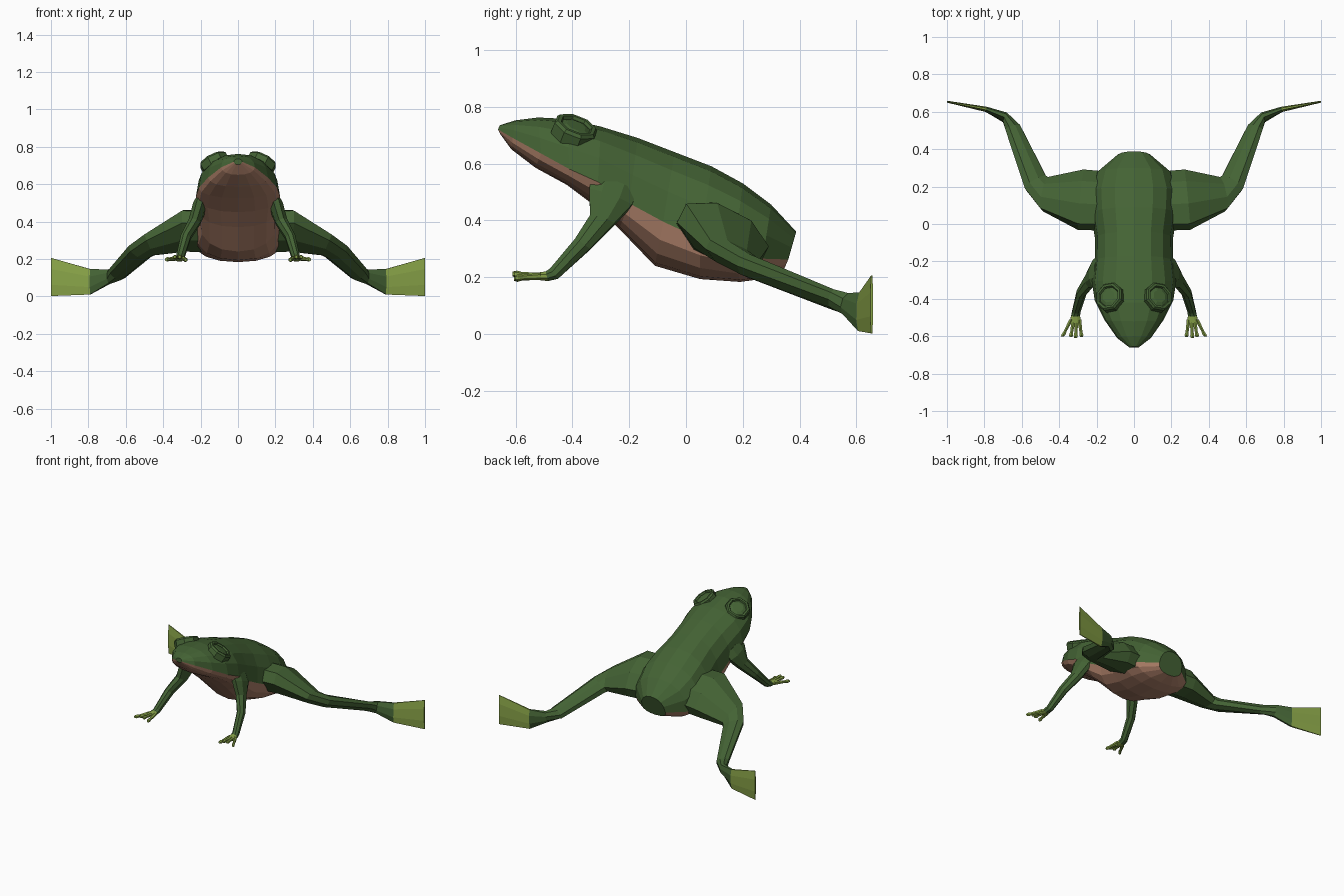
import bpy, bmesh, math
from mathutils import Vector

if "Cube" in bpy.data.objects:
    bpy.data.objects.remove(bpy.data.objects["Cube"])


def material(name, rgb):
    m = bpy.data.materials.new(name)
    m.diffuse_color = (*rgb, 1)
    m.use_nodes = True
    m.node_tree.nodes["Principled BSDF"].inputs["Base Color"].default_value = m.diffuse_color
    return m


GREEN = material("dark green skin", (0.058, 0.125, 0.035))
BROWN = material("brown belly", (0.42, 0.215, 0.14))
LIME = material("lime feet", (0.25, 0.37, 0.065))


def loft(name, rings, mats, rule=lambda k, i: 0):
    """Skin closed rings of points; rule(ring, side) picks the material."""
    bm = bmesh.new()
    vs = [[bm.verts.new(p) for p in r] for r in rings]
    n = len(rings[0])
    for k in range(len(vs) - 1):
        for i in range(n):
            j = (i + 1) % n
            f = bm.faces.new((vs[k][i], vs[k][j], vs[k + 1][j], vs[k + 1][i]))
            f.material_index = rule(k, i)
    bm.faces.new(vs[0]).material_index = rule(0, 0)
    bm.faces.new(vs[-1]).material_index = rule(len(vs) - 2, 0)
    bmesh.ops.recalc_face_normals(bm, faces=bm.faces)
    me = bpy.data.meshes.new(name)
    bm.to_mesh(me)
    bm.free()
    for m in mats:
        me.materials.append(m)
    ob = bpy.data.objects.new(name, me)
    bpy.context.collection.objects.link(ob)
    return ob


def oval(c, u, v, n=8, turn=0.5):
    c, u, v = Vector(c), Vector(u), Vector(v)
    a = [2 * math.pi * (i + turn) / n for i in range(n)]
    k = 1 / math.cos(math.pi / n)
    return [c + (u * math.cos(t) + v * math.sin(t)) * k for t in a]


def both_sides(name, rings, mats, rule=lambda k, i: 0):
    for side, s in (("left", -1), ("right", 1)):
        loft(f"{side}_{name}", [[(p[0] * s, p[1], p[2]) for p in r] for r in rings], mats, rule)


# Body: each section has back (y, z), side seam (y, z), belly (y, z), half width
sections = [
    (-.655, .735, -.662, .72, -.655, .705, .022),
    (-.60, .752, -.61, .69, -.615, .65, .09),
    (-.52, .762, -.51, .635, -.53, .585, .16),
    (-.42, .757, -.41, .58, -.42, .525, .21),
    (-.30, .73, -.31, .535, -.32, .45, .225),
    (-.17, .69, -.20, .46, -.235, .37, .21),
    (-.04, .64, -.08, .395, -.11, .24, .208),
    (.09, .59, .05, .335, .05, .193, .23),
    (.20, .53, .17, .29, .19, .183, .237),
    (.30, .455, .27, .265, .265, .193, .205),
    (.388, .36, .36, .262, .34, .215, .092),
]
rings = []
for ty, tz, sy, sz, by, bz, w in sections:
    ring = []
    for i in range(16):
        a = math.pi * i / 8
        c, s = math.cos(a), math.sin(a)
        p = 0.87 if i <= 8 else 0.93
        x = math.copysign(abs(c) ** p, c) * w
        ey, ez = (ty, tz) if i <= 8 else (by, bz)
        t = abs(s) ** p
        ring.append((x, sy + (ey - sy) * t, sz + (ez - sz) * t))
    rings.append(ring)
loft("body", rings, [GREEN, BROWN], lambda k, i: 0 if i < 8 else 1)

# Eyes: raised octagonal rims with a recessed groove and a low dome
normal = Vector((.44, .33, .84)).normalized()
along = Vector((0, -.92, .36))
along = (along - normal * along.dot(normal)).normalized()
across = normal.cross(along)
centre = Vector((.128, -.392, .718))
eye = [oval(centre + normal * h, along * r, across * r)
       for r, h in ((.075, -.03), (.075, .012), (.067, .023), (.055, .023),
                    (.050, .012), (.033, .019))]
both_sides("eye", eye, [GREEN])

# Hind legs: thigh, knee, shin, ankle and upright paddle foot
hind = [
    oval((.10, .12, .35), (0, .14, -.07), (0, .04, .085)),
    oval((.285, .13, .35), (-.015, .145, -.075), (0, .04, .08)),
    oval((.475, .16, .275), (-.02, .083, -.04), (.015, .02, .038)),
    oval((.525, .22, .24), (-.055, .035, -.015), (.01, .015, .036)),
    oval((.647, .515, .122), (-.04, .01, -.012), (.005, .01, .03)),
    oval((.69, .57, .105), (-.01, .022, -.005), (0, .01, .037)),
    oval((.79, .613, .078), (-.003, .013, 0), (0, .002, .068)),
    oval((1.0, .654, .104), (0, .005, 0), (0, 0, .102)),
]
both_sides("hind_leg", hind, [GREEN, LIME], lambda k, i: 1 if k >= 6 else 0)

# Front legs with small flat palms
front = [
    oval((.17, -.25, .53), (0, .08, -.033), (.04, 0, .01)),
    oval((.205, -.265, .48), (0, .075, -.028), (.035, 0, .01)),
    oval((.232, -.295, .40), (0, .043, -.014), (.03, 0, .01)),
    oval((.28, -.365, .315), (0, .026, -.018), (.026, 0, .005)),
    oval((.308, -.465, .212), (0, .014, -.018), (.022, 0, 0)),
    oval((.312, -.49, .203), (0, .004, -.017), (.024, 0, 0)),
    oval((.315, -.53, .203), (0, 0, -.012), (.03, 0, 0)),
]
both_sides("front_leg", front, [GREEN, LIME], lambda k, i: 1 if k >= 5 else 0)

# Front toes fanned from the palm
for t, (x0, x1, y1, z1) in enumerate(((.293, .280, -.605, .195), (.308, .312, -.61, .211),
                                      (.322, .338, -.605, .211), (.335, .383, -.602, .197))):
    a, b = Vector((x0, -.51, .203)), Vector((x1, y1, z1))
    toe = [oval(a.lerp(b, f), (r, 0, 0), (0, 0, r), 6)
           for f, r in ((0, .011), (.7, .008), (.88, .011), (1, .007))]
    both_sides(f"front_toe_{t + 1}", toe, [LIME])
